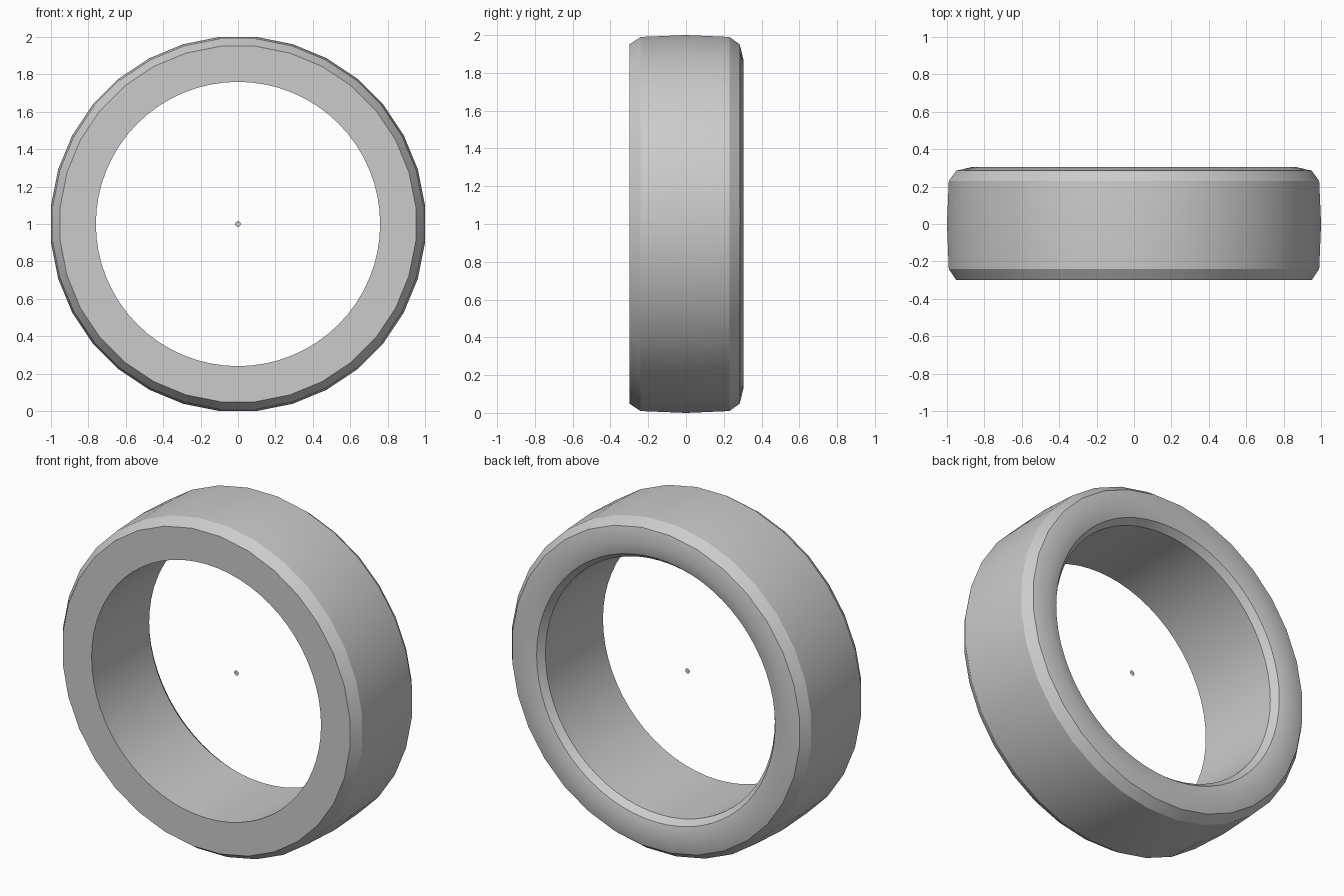
import bpy, bmesh
from math import sin, cos, pi

cube = bpy.data.objects.get("Cube")
if cube:
    bpy.data.objects.remove(cube)

SEGMENTS = 64                  # the hole uses all segments, the outside half of them
START = pi / 32                # puts a flat facet at the top and sides

rubber = bpy.data.materials.new("plain grey")
rubber.use_nodes = True
grey = (0.6, 0.6, 0.6, 1)
rubber.diffuse_color = grey
rubber.node_tree.nodes["Principled BSDF"].inputs["Base Color"].default_value = grey


def finish(bm, name):
    bmesh.ops.recalc_face_normals(bm, faces=bm.faces)
    mesh = bpy.data.meshes.new(name)
    bm.to_mesh(mesh)
    bm.free()
    mesh.materials.append(rubber)
    obj = bpy.data.objects.new(name, mesh)
    bpy.context.collection.objects.link(obj)
    return obj


# Tyre: closed profile of (radius, y, coarse outline) turned around the y axis
profile = [
    (0.76, -0.30, False), (0.955, -0.30, True),      # flat front wall
    (0.995, -0.24, True), (1.005, 0.0, True),        # chamfer and crowned tread
    (0.995, 0.23, True), (0.955, 0.285, True),       # rear chamfer
    (0.865, 0.305, False), (0.79, 0.285, False),     # rounded rear wall
    (0.76, 0.245, False),                            # inner lip
]
bm = bmesh.new()
rings = []
for radius, y, coarse in profile:
    ring = []
    for i in range(SEGMENTS):
        a = START + 2 * pi * i / SEGMENTS
        r = radius * cos(START * 2 * 0.5 * 2 / 2) if coarse and i % 2 else radius
        ring.append(bm.verts.new((r * sin(a), y, 1 + r * cos(a))))
    rings.append(ring)
for k, ring in enumerate(rings):
    other = rings[(k + 1) % len(rings)]
    for i in range(SEGMENTS):
        j = (i + 1) % SEGMENTS
        bm.faces.new((ring[i], ring[j], other[j], other[i]))
tyre = finish(bm, "tyre")

bpy.ops.object.select_all(action='DESELECT')
tyre.select_set(True)
bpy.context.view_layer.objects.active = tyre
bpy.ops.object.shade_smooth_by_angle(angle=pi / 6)

# Small flat disc at the centre of the wheel opening
bm = bmesh.new()
rim = [bm.verts.new((0.015 * sin(2 * pi * i / 16), -0.015, 1 + 0.015 * cos(2 * pi * i / 16)))
       for i in range(16)]
bm.faces.new(rim)
finish(bm, "hub_disc")
